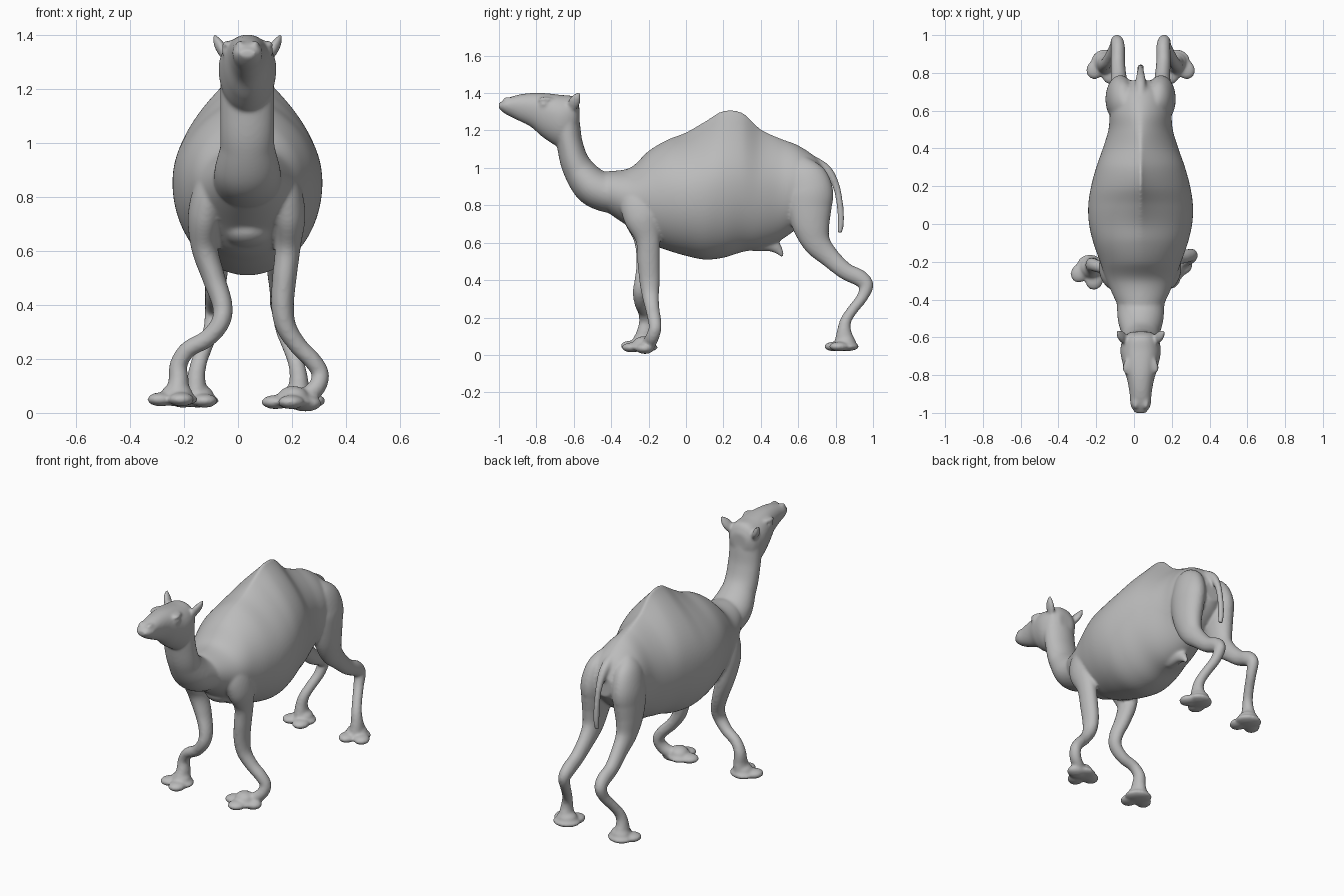
import bpy, bmesh
from math import sin, cos, exp, pi, copysign
from mathutils import Vector, Matrix

old = bpy.data.objects.get("Cube")
if old:
    bpy.data.objects.remove(old)

MIDDLE = .035          # centre plane of the animal
parts = []

grey = bpy.data.materials.new("plain_grey")
grey.use_nodes = True
grey.diffuse_color = (.5, .5, .5, 1)
grey.node_tree.nodes["Principled BSDF"].inputs["Base Color"].default_value = grey.diffuse_color


def add(name, bm):
    bmesh.ops.recalc_face_normals(bm, faces=bm.faces)
    mesh = bpy.data.meshes.new(name)
    bm.to_mesh(mesh)
    bm.free()
    mesh.materials.append(grey)
    part = bpy.data.objects.new(name, mesh)
    bpy.context.collection.objects.link(part)
    parts.append(part)


def spline(rows, steps=10):
    """Smooth in-between rows for a list of number tuples."""
    rows = [Vector(row) for row in rows]
    padded = [rows[0]] + rows + [rows[-1]]
    result = []
    for before, start, end, after in zip(padded, padded[1:], padded[2:], padded[3:]):
        leave, arrive = (end - before) / 2, (after - start) / 2
        for step in range(steps):
            t = step / steps
            blend = t * t * (3 - 2 * t)
            result.append(start.lerp(end, blend) + leave * t * (1 - t) ** 2
                          - arrive * t * t * (1 - t))
    return result + [rows[-1]]


def skin(name, rings):
    """Closed surface through rings of points."""
    bm = bmesh.new()
    loops = [[bm.verts.new(point) for point in ring] for ring in rings]
    for near, far in zip(loops, loops[1:]):
        for i in range(len(near)):
            bm.faces.new((near[i - 1], near[i], far[i], far[i - 1]))
    bm.faces.new(loops[0])
    bm.faces.new(loops[-1])
    add(name, bm)


def circle(count=28):
    return [(cos(2 * pi * i / count), sin(2 * pi * i / count)) for i in range(count)]


def hull(name, rows, level, peak):
    """Rows along y: y, top, bottom, half width. Peak sharpens the upper half."""
    rings = []
    for y, top, low, half in spline(rows):
        wide = low + (top - low) * level(y)
        ring = []
        for c, s in circle(96):
            power = 1 + (peak(y) - 1) * max(s, 0) ** .3
            x = half * copysign(abs(c) ** power, c)
            ring.append((MIDDLE + x, y, wide + s * (top - wide if s > 0 else wide - low)))
        rings.append(ring)
    skin(name, rings)


def tube(name, rows, side=1, width=lambda r: r / 2 + .015):
    """Rows along a path: x from the middle, y, z, radius. Width gives the x radius."""
    rows = spline(rows)
    path = [Vector((MIDDLE + side * x, y, z)) for x, y, z, r in rows]
    rings = []
    for i, centre in enumerate(path):
        along = (path[min(i + 1, len(path) - 1)] - path[max(i - 1, 0)]).normalized()
        across = Vector((1, 0, 0))
        across = (across - along * across.dot(along)).normalized()
        radius = rows[i][3]
        rings.append([centre + across * width(radius) * c + along.cross(across) * radius * s
                      for c, s in circle()])
    skin(name, rings)


def blob(name, place, size, turn=0):
    bm = bmesh.new()
    matrix = (Matrix.Translation(place) @ Matrix.Rotation(turn, 4, 'Z')
              @ Matrix.Diagonal((*size, 1)))
    bmesh.ops.create_uvsphere(bm, u_segments=24, v_segments=16, radius=1, matrix=matrix)
    add(name, bm)


def foot(name, place, turn):
    """Broad pad with two toes, pointing to -y before turning."""
    place, spin = Vector(place), Matrix.Rotation(turn, 3, 'Z')
    blob(name + "_pad", place + spin @ Vector((0, .02, 0)), (.08, .07, .025), turn)
    blob(name + "_instep", place + spin @ Vector((0, .02, .02)), (.06, .055, .04), turn)
    for s in (-1, 1):
        blob(name + "_toe", place + spin @ Vector((s * .042, -.03, 0)),
             (.048, .055, .026), turn + s / 4)


# Trunk, sharpening to a ridge along the hump
hull("trunk", [
    (-.5, .96, .83, .07), (-.43, .98, .77, .12), (-.3, 1, .68, .18), (-.2, 1.09, .6, .215),
    (-.1, 1.15, .56, .25), (0, 1.19, .53, .273), (.1, 1.25, .51, .277), (.2, 1.31, .52, .262),
    (.3, 1.3, .55, .235), (.4, 1.21, .57, .2), (.5, 1.16, .61, .17), (.6, 1.12, .68, .16),
    (.7, 1.05, .76, .13), (.76, .96, .83, .06)],
    level=lambda y: .5 - .06 * exp(-((y - .25) / .2) ** 2),
    peak=lambda y: 1.1 + 1.3 * exp(-((y - .25) / .25) ** 2))

# Neck and head
tube("neck", [
    (0, -.33, .86, .11), (0, -.43, .87, .105), (0, -.51, .91, .1), (0, -.585, 1.01, .08),
    (0, -.62, 1.12, .07), (0, -.635, 1.22, .07), (0, -.635, 1.31, .06)],
    width=lambda r: max(.1, r * 1.2))
hull("head", [
    (-.57, 1.33, 1.22, .05), (-.6, 1.38, 1.14, .09), (-.67, 1.39, 1.11, .107),
    (-.76, 1.4, 1.16, .09), (-.83, 1.4, 1.22, .07), (-.9, 1.39, 1.255, .058),
    (-.96, 1.37, 1.285, .053), (-1, 1.345, 1.315, .03)],
    level=lambda y: .6, peak=lambda y: .9)

# Paired parts: face details, ears and hind legs
for s, side in ((1, "left"), (-1, "right")):
    blob(side + "_eye", (MIDDLE + s * .08, -.76, 1.34), (.016, .025, .018))
    blob(side + "_brow", (MIDDLE + s * .073, -.75, 1.366), (.02, .045, .013), s / 5)
    blob(side + "_nostril_rim", (MIDDLE + s * .028, -.95, 1.365), (.016, .03, .014))
    tube(side + "_ear", [(.08, -.61, 1.31, .02), (.095, -.6, 1.345, .032),
                         (.112, -.585, 1.375, .026), (.125, -.57, 1.405, .006)],
         s, width=lambda r: r * .6)
    tube(side + "_hind_leg", [
        (.05, .61, 1.06, .02), (.085, .63, .98, .1), (.105, .66, .88, .125),
        (.11, .66, .79, .12), (.115, .67, .69, .1), (.115, .7, .6, .075),
        (.115, .765, .525, .055), (.12, .85, .45, .046), (.12, .93, .41, .045),
        (.125, .965, .37, .037), (.135, .94, .305, .03), (.16, .89, .24, .028),
        (.18, .855, .185, .03), (.19, .845, .13, .038), (.19, .85, .06, .06)], s)
    foot(side + "_hind_foot", (MIDDLE + s * .19, .835, .045), s * .3)

# Front legs, each with its own pose
tube("right_front_leg", [
    (.07, -.25, .95, .03), (.12, -.25, .85, .1), (.155, -.235, .74, .1),
    (.16, -.21, .62, .07), (.125, -.21, .5, .055), (.093, -.23, .4, .045),
    (.1, -.245, .335, .04), (.15, -.24, .275, .035), (.22, -.225, .235, .033),
    (.255, -.215, .18, .036), (.255, -.22, .12, .045), (.26, -.23, .065, .06)], side=-1)
foot("right_front_foot", (-.235, -.25, .05), -.45)
tube("left_front_leg", [
    (.07, -.25, .95, .03), (.12, -.25, .85, .1), (.15, -.235, .74, .1),
    (.15, -.205, .62, .066), (.137, -.2, .5, .06), (.13, -.195, .4, .055),
    (.143, -.19, .32, .046), (.187, -.18, .25, .038), (.24, -.17, .195, .036),
    (.27, -.165, .145, .034), (.257, -.18, .095, .036), (.215, -.2, .06, .036),
    (.175, -.22, .05, .03)])
foot("left_front_foot", (.19, -.24, .04), -.8)
blob("left_front_heel", (.25, -.22, .035), (.06, .05, .03))

# Breast pad, sheath and tail
blob("breast_pad", (MIDDLE, -.19, .68), (.1, .12, .07))
tube("sheath", [(0, .38, .62, .07), (0, .45, .595, .045), (0, .495, .56, .024),
                (0, .515, .525, .01)], width=lambda r: r * .8)
tube("tail", [(0, .67, 1.04, .03), (0, .75, .99, .028), (0, .8, .91, .02),
              (0, .822, .81, .018), (0, .828, .72, .018), (0, .822, .65, .014)],
     width=lambda r: r)

# Fuse everything into one smooth skin
bpy.ops.object.select_all(action='DESELECT')
for part in parts:
    part.select_set(True)
bpy.context.view_layer.objects.active = parts[0]
bpy.ops.object.join()
body = bpy.context.view_layer.objects.active
body.name = "camel_body"
fuse = body.modifiers.new("fuse", 'REMESH')
fuse.mode = 'VOXEL'
fuse.voxel_size = .008
fuse.use_smooth_shade = True
soft = body.modifiers.new("soften", 'SMOOTH')
soft.factor = .5
soft.iterations = 9
